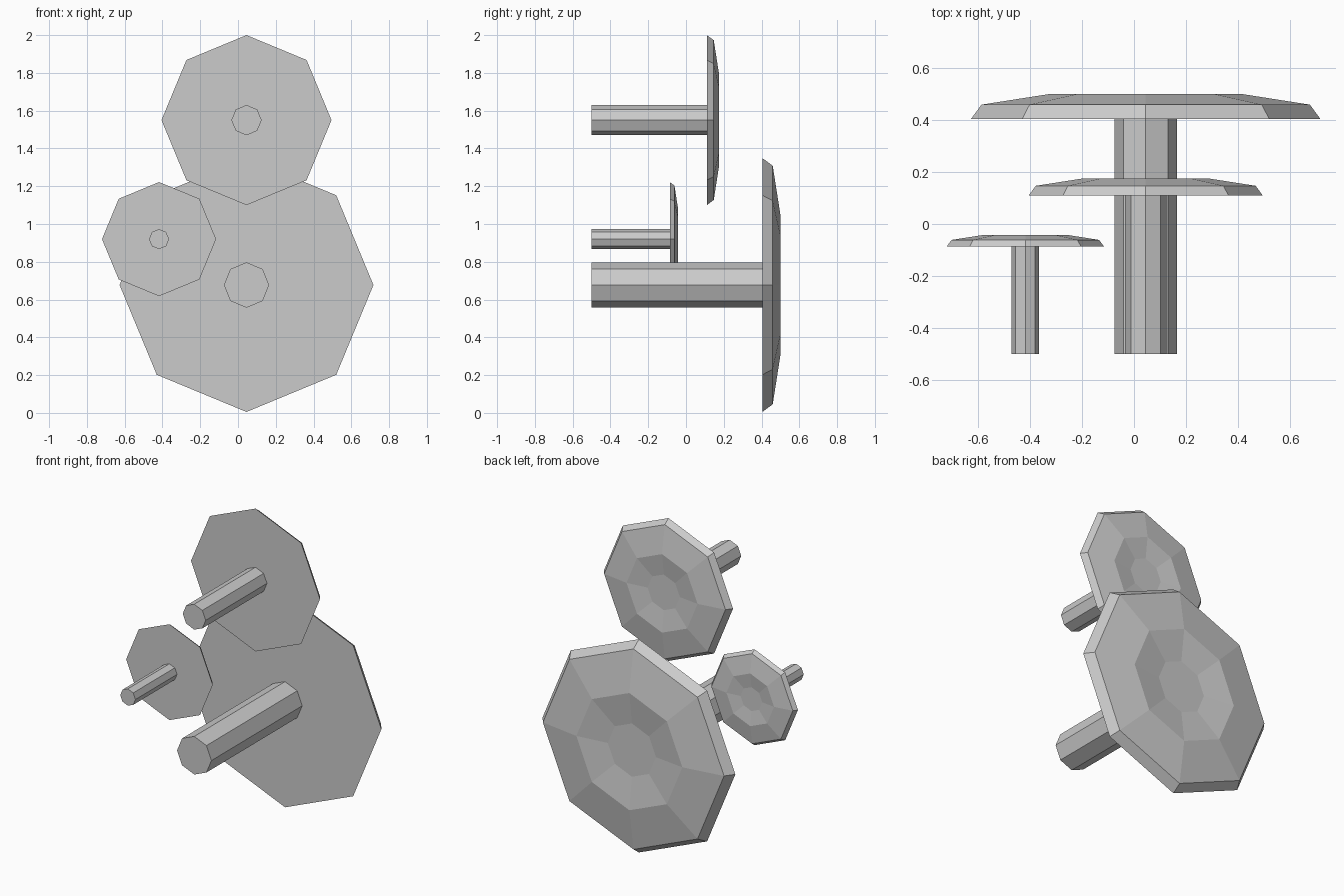
import bpy, bmesh
from math import sin, cos, pi

if "Cube" in bpy.data.objects:
    bpy.data.objects.remove(bpy.data.objects["Cube"], do_unlink=True)

SIDES = 8
FRONT = -0.5   # all stems end on the same front plane

grey = bpy.data.materials.new("plain grey")
grey.use_nodes = True
grey.diffuse_color = (0.6, 0.6, 0.6, 1)
grey.node_tree.nodes["Principled BSDF"].inputs["Base Color"].default_value = (0.6, 0.6, 0.6, 1)


def lathe(name, centre, profile):
    """Flat-shaded octagonal solid about the y axis from (radius, y) points."""
    bm = bmesh.new()
    cx, cz = centre
    rings = []
    for r, y in profile:
        rings.append([bm.verts.new((cx + r * sin(2 * pi * i / SIDES), y,
                                    cz + r * cos(2 * pi * i / SIDES)))
                      for i in range(SIDES)])
    for a, b in zip(rings, rings[1:]):
        for i in range(SIDES):
            j = (i + 1) % SIDES
            bm.faces.new((a[i], a[j], b[j], b[i]))
    bm.faces.new(rings[0])
    bm.faces.new(rings[-1])
    bmesh.ops.recalc_face_normals(bm, faces=bm.faces[:])
    mesh = bpy.data.meshes.new(name)
    bm.to_mesh(mesh)
    bm.free()
    mesh.materials.append(grey)
    obj = bpy.data.objects.new(name, mesh)
    bpy.context.collection.objects.link(obj)


def mushroom(name, centre, radius, base_y, stem_radius):
    # Cap: flat underside, bevelled rim, shallow dome with a dimpled middle
    cap = [(1, 0), (0.94, 0.082), (0.55, 0.143), (0.25, 0.105)]
    lathe(name + "_cap", centre, [(r * radius, base_y + d * radius) for r, d in cap])
    # Stem
    lathe(name + "_stem", centre, [(stem_radius, FRONT), (stem_radius, base_y)])


mushroom("large", (0.045, 0.677), 0.672, 0.404, 0.12)
mushroom("medium", (0.045, 1.55), 0.45, 0.11, 0.08)
mushroom("small", (-0.418, 0.92), 0.302, -0.086, 0.053)
